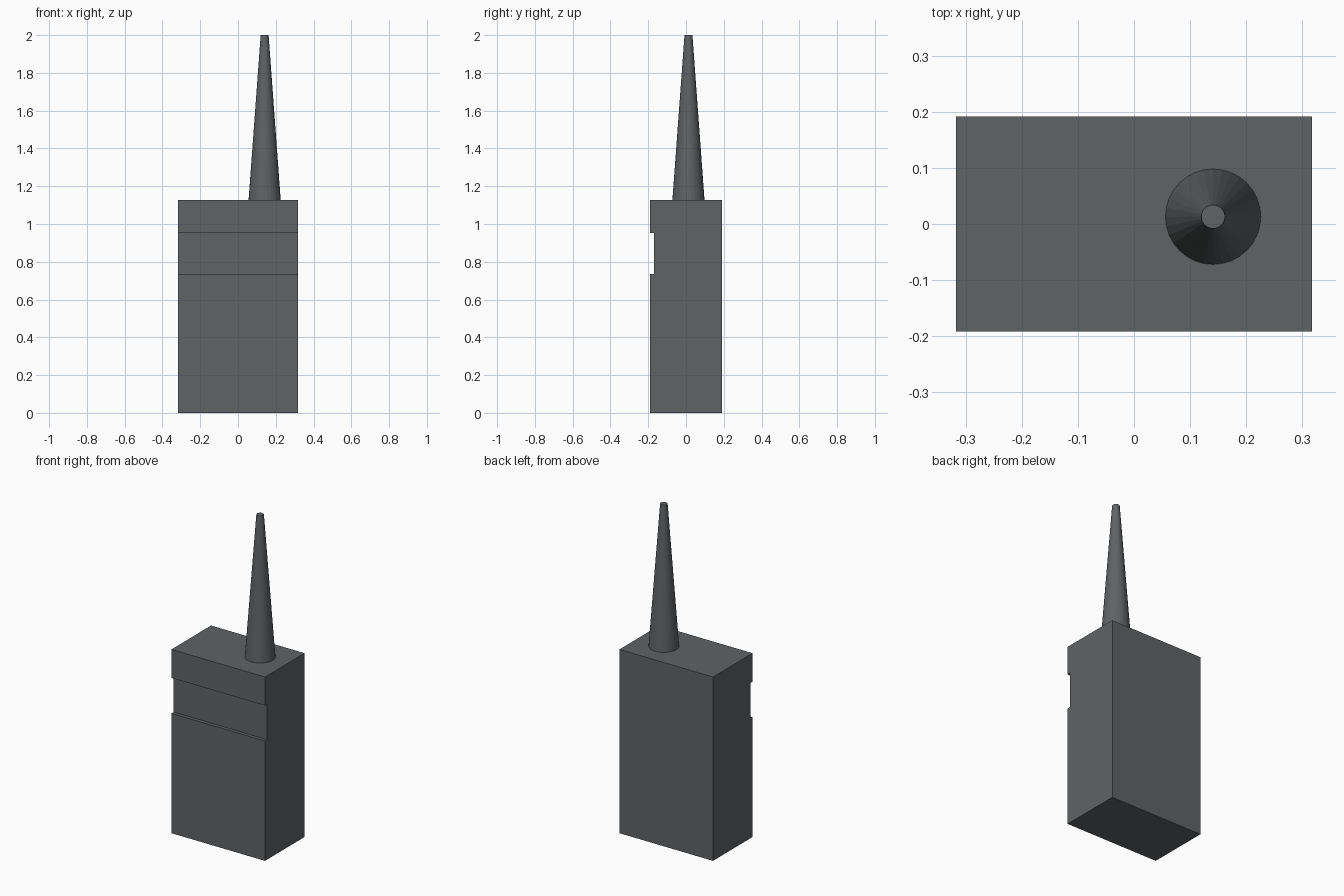
import bpy
import bmesh

cube = bpy.data.objects.get("Cube")
if cube:
    bpy.data.objects.remove(cube, do_unlink=True)

WIDTH, DEPTH, HEIGHT = 0.634, 0.383, 1.127


def make_material(name, color):
    mat = bpy.data.materials.new(name)
    mat.use_nodes = True
    mat.diffuse_color = color
    mat.node_tree.nodes["Principled BSDF"].inputs["Base Color"].default_value = color
    return mat


def extrude_profile(name, profile, width, mat):
    """Extrude a closed (y, z) profile along x, centred on x = 0."""
    bm = bmesh.new()
    face = bm.faces.new([bm.verts.new((-width / 2, y, z)) for y, z in profile])
    grown = bmesh.ops.extrude_face_region(bm, geom=[face])["geom"]
    verts = [v for v in grown if isinstance(v, bmesh.types.BMVert)]
    bmesh.ops.translate(bm, verts=verts, vec=(width, 0, 0))
    bmesh.ops.recalc_face_normals(bm, faces=bm.faces)
    mesh = bpy.data.meshes.new(name)
    bm.to_mesh(mesh)
    bm.free()
    obj = bpy.data.objects.new(name, mesh)
    bpy.context.collection.objects.link(obj)
    mesh.materials.append(mat)
    return obj


grey = make_material("dark grey plastic", (0.115, 0.125, 0.13, 1))

# Handset body with a shallow groove across the front
front, back, groove = -DEPTH / 2, DEPTH / 2, -DEPTH / 2 + 0.021
extrude_profile("body", [
    (front, 0), (back, 0), (back, HEIGHT), (front, HEIGHT),
    (front, 0.952), (groove, 0.952), (groove, 0.735), (front, 0.735),
], WIDTH, grey)

# Tapered antenna standing on the top
length = 2 - HEIGHT
bpy.ops.mesh.primitive_cone_add(
    vertices=32, radius1=0.085, radius2=0.021, depth=length,
    location=(0.141, 0.013, HEIGHT + length / 2))
antenna = bpy.context.object
antenna.name = "antenna"
antenna.data.materials.append(grey)
